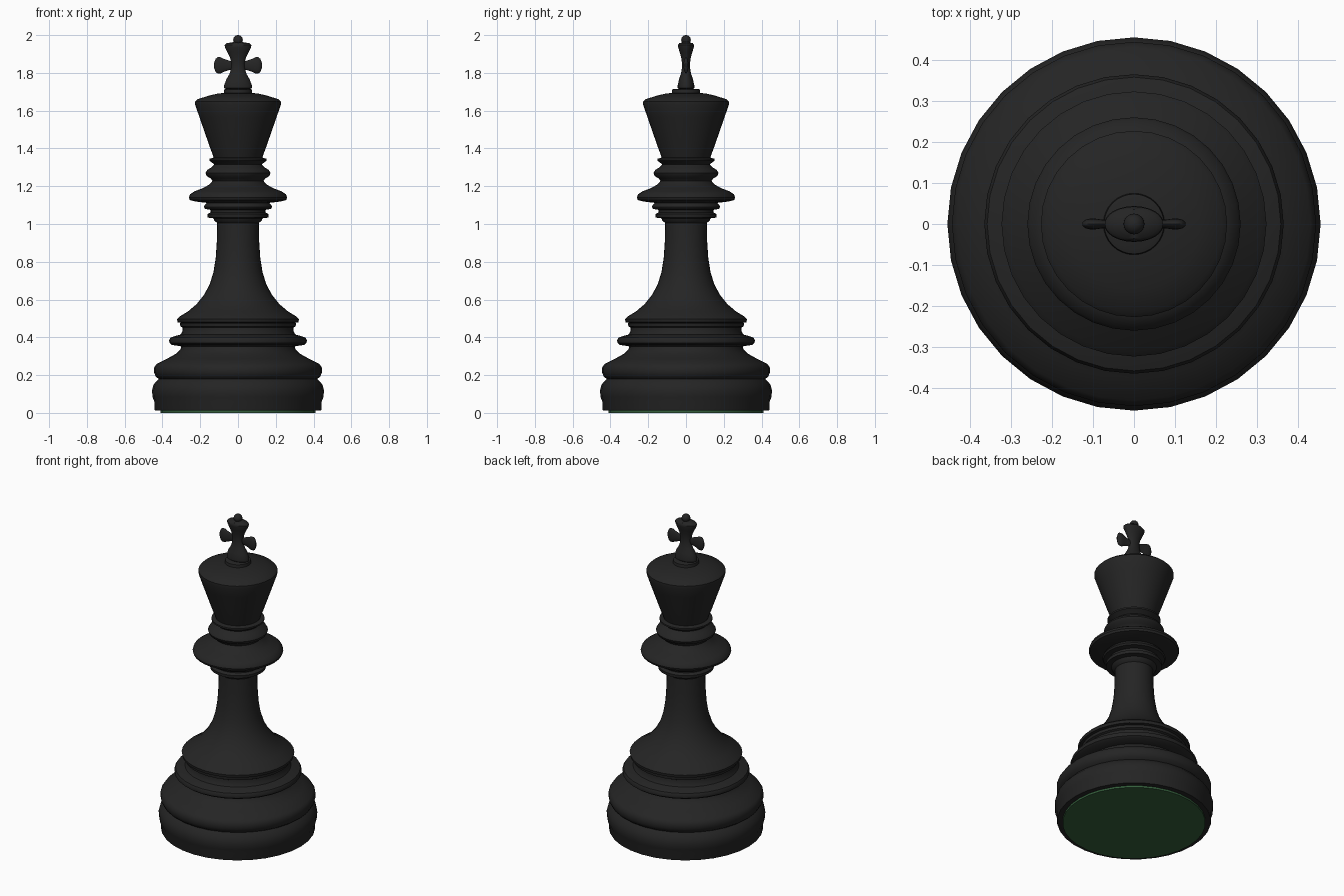
import bpy, bmesh, math

def material(name, rgb):
    m = bpy.data.materials.new(name)
    m.diffuse_color = (*rgb, 1)
    return m

BLACK = material("black lacquer", (0.018, 0.018, 0.018))
GREEN = material("green felt", (0.035, 0.115, 0.045))

def lathe(name, profile, mat, sides=32, squash=1.0, axis='Z', center=0.0, angle=40):
    """Revolve (radius, height) points; squash flattens the section in y."""
    bm = bmesh.new()
    rings = []
    for r, h in profile:
        ring = []
        for i in range(sides):
            a = 2 * math.pi * i / sides
            u, v = r * math.cos(a), r * math.sin(a) * squash
            ring.append(bm.verts.new((u, v, h) if axis == 'Z' else (h, v, center + u)))
        rings.append(ring)
    for a, b in zip(rings, rings[1:]):
        for i in range(sides):
            j = (i + 1) % sides
            bm.faces.new((a[i], a[j], b[j], b[i]))
    bm.faces.new(rings[0][::-1])
    bm.faces.new(rings[-1])
    bmesh.ops.recalc_face_normals(bm, faces=bm.faces)
    me = bpy.data.meshes.new(name)
    bm.to_mesh(me)
    bm.free()
    me.materials.append(mat)
    ob = bpy.data.objects.new(name, me)
    bpy.context.collection.objects.link(ob)
    bpy.ops.object.select_all(action='DESELECT')
    ob.select_set(True)
    bpy.context.view_layer.objects.active = ob
    bpy.ops.object.shade_smooth_by_angle(angle=math.radians(angle))
    return ob

# felt pad under the base
lathe("felt_pad", [(0.41, 0), (0.41, 0.016)], GREEN)

# stepped foot with its rings
lathe("base", [
    (0.41, 0.012), (0.44, 0.013), (0.443, 0.02), (0.443, 0.06), (0.453, 0.085),
    (0.455, 0.12), (0.447, 0.15), (0.43, 0.17), (0.42, 0.18), (0.435, 0.192),
    (0.444, 0.212), (0.444, 0.24), (0.43, 0.26), (0.375, 0.287), (0.33, 0.312),
    (0.305, 0.335), (0.30, 0.352), (0.35, 0.36), (0.363, 0.37), (0.365, 0.385),
    (0.358, 0.398), (0.33, 0.408), (0.305, 0.414), (0.295, 0.43), (0.293, 0.452),
    (0.305, 0.458), (0.307, 0.474), (0.297, 0.48)], BLACK)

# concave stem
lathe("stem", [
    (0.297, 0.476), (0.32, 0.48), (0.323, 0.497), (0.31, 0.51), (0.265, 0.537),
    (0.22, 0.575), (0.18, 0.625), (0.15, 0.68), (0.13, 0.745), (0.118, 0.82),
    (0.112, 0.91), (0.11, 1.01)], BLACK)

# collar rings
lathe("collar", [
    (0.11, 1.005), (0.125, 1.018), (0.13, 1.03), (0.16, 1.034), (0.162, 1.052),
    (0.145, 1.062), (0.145, 1.075), (0.175, 1.08), (0.181, 1.09), (0.175, 1.102),
    (0.165, 1.112), (0.225, 1.119), (0.255, 1.127), (0.26, 1.14), (0.254, 1.157),
    (0.23, 1.173), (0.185, 1.19), (0.15, 1.21), (0.135, 1.228), (0.145, 1.242),
    (0.165, 1.253), (0.172, 1.27), (0.163, 1.286), (0.14, 1.3), (0.125, 1.315),
    (0.14, 1.327), (0.152, 1.335), (0.152, 1.345), (0.128, 1.352)], BLACK)

# flared head with a domed top
lathe("head", [
    (0.126, 1.345), (0.15, 1.41), (0.178, 1.49), (0.204, 1.565), (0.227, 1.632),
    (0.227, 1.648), (0.215, 1.66), (0.16, 1.678), (0.11, 1.69), (0.075, 1.694),
    (0.073, 1.712), (0.06, 1.716)], BLACK)

# finial cross: oval upright and flat flared arms
lathe("cross_upright", [
    (0.06, 1.712), (0.073, 1.72), (0.073, 1.735), (0.062, 1.765), (0.045, 1.795),
    (0.036, 1.825), (0.035, 1.85), (0.042, 1.88), (0.056, 1.91), (0.069, 1.935),
    (0.071, 1.947), (0.06, 1.957), (0.02, 1.964)], BLACK, 24, 0.6)
for side, s in (("left", -1), ("right", 1)):
    lathe("cross_arm_" + side, [
        (0.022, 0), (0.024, s * 0.045), (0.034, s * 0.075), (0.043, s * 0.093),
        (0.043, s * 0.108), (0.035, s * 0.118), (0.015, s * 0.126)],
        BLACK, 16, 0.3, 'X', 1.84)

# ball on top
lathe("top_ball", [
    (0.025 * math.sin(math.pi * i / 10) + 0.0005, 1.975 - 0.025 * math.cos(math.pi * i / 10))
    for i in range(11)], BLACK, 16, angle=60)
